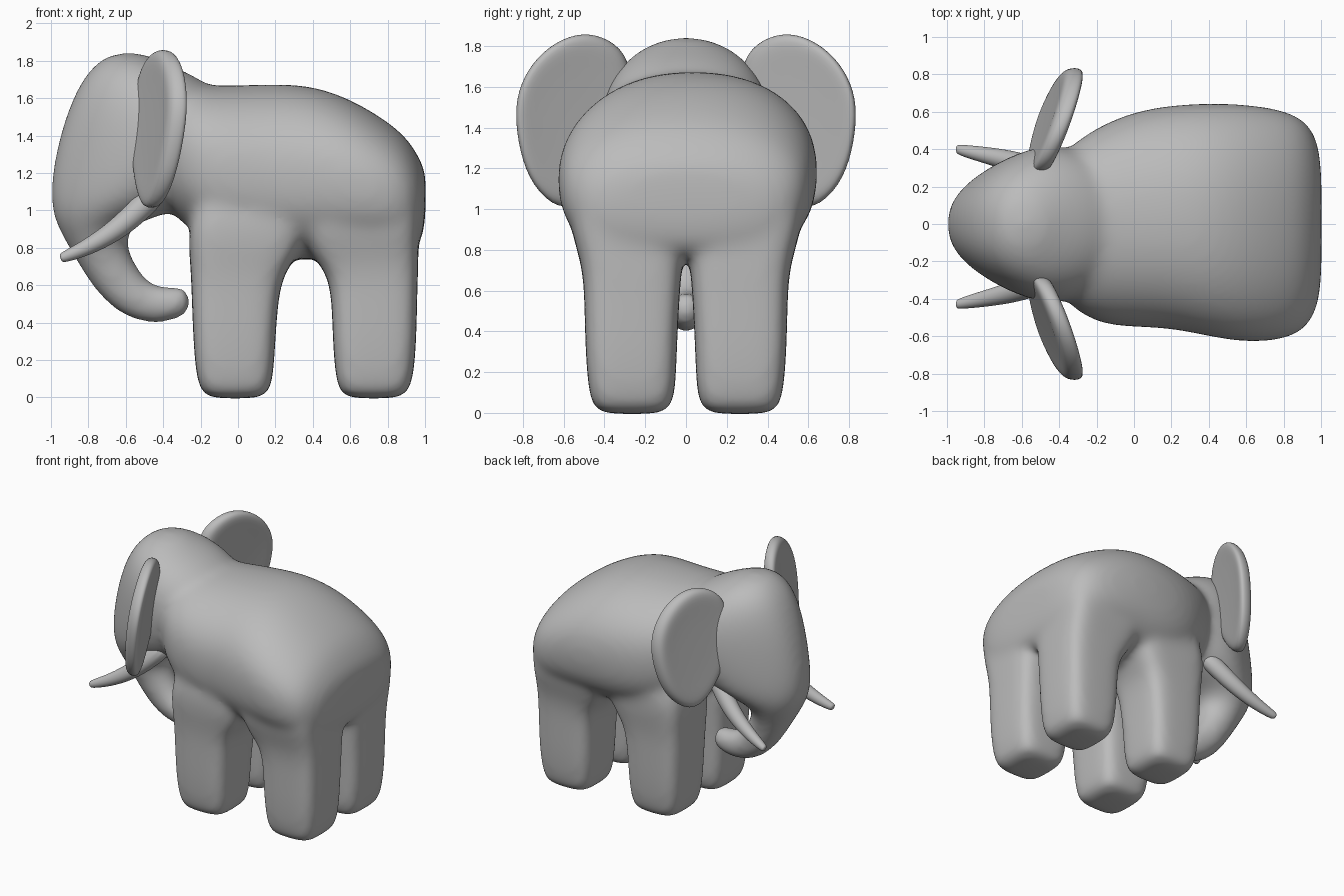
import bpy, bmesh, math
from mathutils import Vector

if "Cube" in bpy.data.objects:
    bpy.data.objects.remove(bpy.data.objects["Cube"])

hide = bpy.data.materials.new("grey_hide")
hide.diffuse_color = (0.5, 0.5, 0.5, 1)
hide.use_nodes = True
hide.node_tree.nodes["Principled BSDF"].inputs["Base Color"].default_value = hide.diffuse_color


def spow(v, n):
    return math.copysign(abs(v) ** (2 / n), v)


def ring(p, q, y0, y1, n=2.0, m=None, taper=0, segs=28):
    """Superellipse spanning p to q in the xz plane and y0 to y1 across."""
    c = Vector(((p[0] + q[0]) / 2, 0, (p[1] + q[1]) / 2))
    a = Vector((p[0], 0, p[1])) - c
    pts = []
    for i in range(segs):
        t = 2 * math.pi * i / segs
        co, si = math.cos(t), math.sin(t)
        e = n if co >= 0 else (m or n)
        k = spow(co, e)
        v = c + a * k
        v.y = (y0 + y1) / 2 + (y1 - y0) / 2 * spow(si, e) * (1 - taper * max(k, 0))
        pts.append(v)
    return pts


def loft(bm, rings):
    """Closed skin through a row of rings."""
    loops = [[bm.verts.new(v) for v in r] for r in rings]
    k = len(loops[0])
    for a, b in zip(loops, loops[1:]):
        for i in range(k):
            j = (i + 1) % k
            bm.faces.new((a[i], a[j], b[j], b[i]))
    bm.faces.new(loops[0][::-1])
    bm.faces.new(loops[-1])


def finish(bm, name, levels=2):
    bmesh.ops.recalc_face_normals(bm, faces=bm.faces[:])
    for f in bm.faces:
        f.smooth = True
    me = bpy.data.meshes.new(name)
    bm.to_mesh(me)
    bm.free()
    me.materials.append(hide)
    ob = bpy.data.objects.new(name, me)
    bpy.context.collection.objects.link(ob)
    sub = ob.modifiers.new("subdivide", 'SUBSURF')
    sub.levels = sub.render_levels = levels
    return ob


bm = bmesh.new()

# torso: x, top, bottom, width to +y, width to -y
torso = [(-.40, 1.62, 1.02, .37, .39), (-.30, 1.67, .94, .45, .47),
         (-.18, 1.67, .83, .53, .54), (0, 1.67, .76, .605, .555),
         (.2, 1.68, .735, .64, .56), (.4, 1.67, .735, .65, .605),
         (.6, 1.60, .74, .645, .64), (.8, 1.48, .75, .615, .625),
         (.92, 1.375, .77, .56, .57), (.985, 1.25, .82, .45, .45),
         (1.005, 1.20, .98, .28, .28)]
loft(bm, [ring((x, t), (x, b), -r, l, 2.2, 2.6) for x, t, b, l, r in torso])

# head and trunk: front point, back point, half width, narrowing to the front
head = [((-.64, 1.843), (-.50, 1.843), .07, 0), ((-.72, 1.82), (-.42, 1.80), .18, 0),
        ((-.82, 1.73), (-.24, 1.73), .31, .12), ((-.91, 1.55), (0, 1.57), .42, .25),
        ((-.975, 1.33), (0, 1.28), .43, .32), ((-1.01, 1.1), (-.2, 1.02), .37, .3),
        ((-.99, .95), (-.54, .95), .25, .15), ((-.905, .8), (-.61, .85), .165, 0),
        ((-.81, .63), (-.56, .735), .13, 0), ((-.70, .49), (-.50, .64), .112, 0),
        ((-.565, .406), (-.445, .60), .10, 0), ((-.42, .386), (-.375, .59), .092, 0),
        ((-.30, .42), (-.315, .60), .084, 0), ((-.245, .46), (-.265, .595), .072, 0)]
loft(bm, [ring(p, q, -w, w, 2.3 if k else 2, 2, k) for p, q, w, k in head])

# legs: height, front x0, x1, back x0, x1, inner y, outer y front, outer y back
legs = [(1.14, -.18, .26, .40, .95, .10, .49, .56),
        (.95, -.26, .36, .35, .97, .04, .535, .58),
        (.8, -.265, .34, .37, .965, .01, .525, .535),
        (.7, -.255, .275, .445, .965, .02, .51, .51),
        (.6, -.25, .22, .50, .96, .03, .50, .50),
        (.3, -.24, .20, .505, .955, .045, .495, .495),
        (.12, -.225, .19, .52, .94, .05, .48, .48),
        (.03, -.20, .17, .54, .915, .07, .46, .46),
        (-.008, -.16, .13, .58, .87, .11, .42, .42)]
for side in (1, -1):
    for k, out in ((1, 6), (3, 7)):
        loft(bm, [ring((r[k], r[0]), (r[k + 1], r[0]), side * r[5], side * r[out], 4.6)
                  for r in legs])

# blend torso, head, trunk and legs into one skin
body = finish(bm, "body")
rem = body.modifiers.new("blend", 'REMESH')
rem.mode = 'VOXEL'
rem.voxel_size = 0.02
rem.use_smooth_shade = True
smo = body.modifiers.new("soften", 'SMOOTH')
smo.factor = 0.5
smo.iterations = 38

# ears: outline in y, z, pushed along x onto a tilted plane
outline = [(.27, 1.70), (.35, 1.81), (.48, 1.86), (.61, 1.83), (.73, 1.74),
           (.81, 1.61), (.835, 1.47), (.81, 1.28), (.75, 1.12), (.62, 1.00),
           (.50, 1.05), (.36, 1.22), (.28, 1.45)]
cy, cz = .57, 1.46
for side, name in ((1, "left_ear"), (-1, "right_ear")):
    rings = []
    for s, dx in ((.6, -.046), (.91, -.055), (1.03, -.033),
                  (1.03, .033), (.91, .055), (.6, .046)):
        r = []
        for y, z in outline:
            y, z = cy + (y - cy) * s, cz + (z - cz) * s
            r.append(Vector((-.517 + .38 * (y - .3) + .12 * (z - 1.5) + dx, side * y, z)))
        rings.append(r)
    bm = bmesh.new()
    loft(bm, rings)
    finish(bm, name)

# tusks: centre x, y, z, radius
path = [(-.40, .25, 1.14, .072), (-.53, .31, 1.0, .068), (-.65, .35, .895, .06),
        (-.78, .38, .815, .048), (-.88, .40, .77, .037), (-.935, .412, .748, .029),
        (-.95, .414, .743, .02)]
for side, name in ((1, "left_tusk"), (-1, "right_tusk")):
    rings = []
    for i, (x, y, z, r) in enumerate(path):
        a, b = path[max(i - 1, 0)], path[min(i + 1, len(path) - 1)]
        d = Vector((b[0] - a[0], b[2] - a[2])).normalized() * r
        yc = side * y - .015
        rings.append(ring((x - d.y, z + d.x), (x + d.y, z - d.x),
                          yc - r, yc + r, segs=12))
    bm = bmesh.new()
    loft(bm, rings)
    finish(bm, name)
